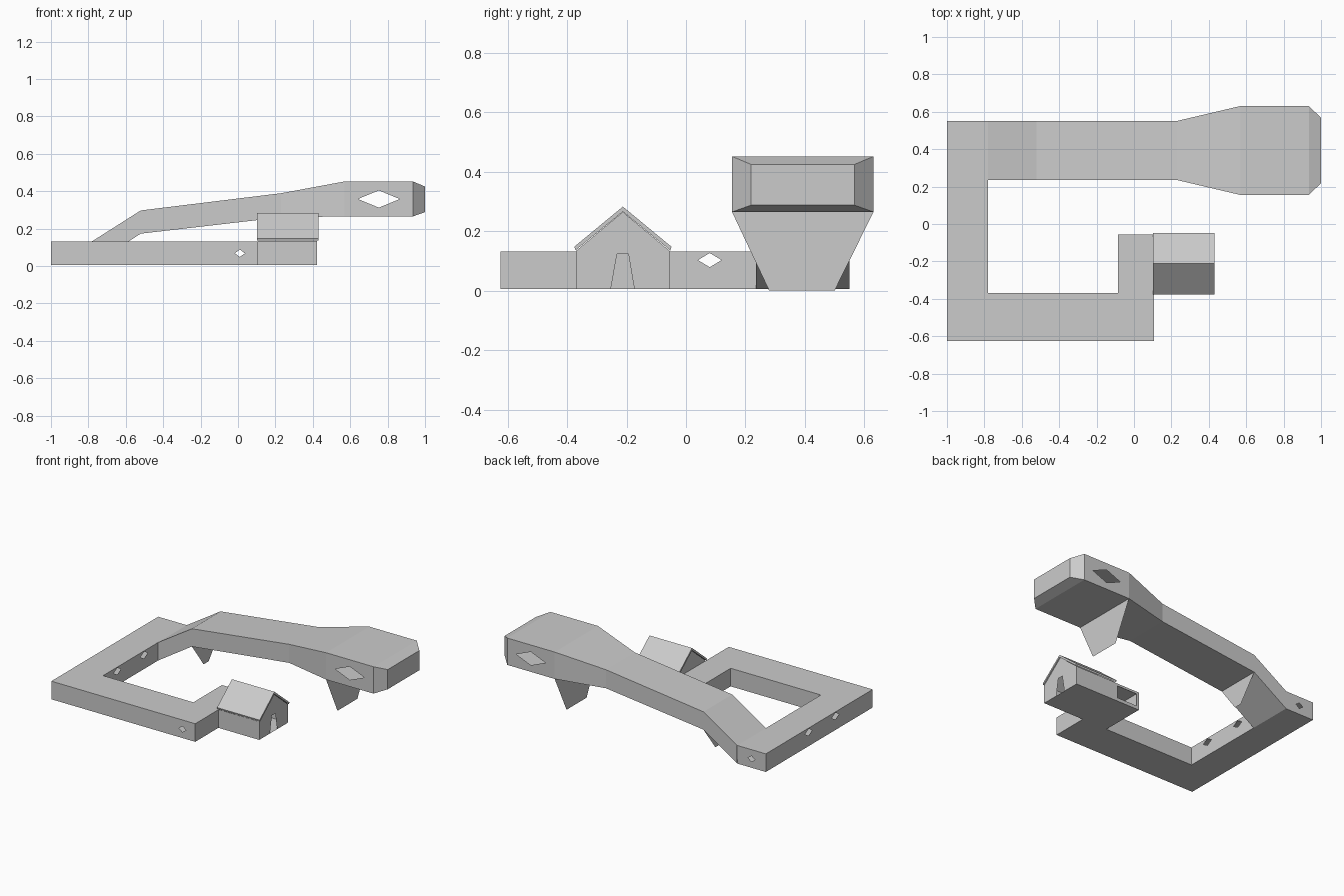
import bpy, bmesh
from mathutils import Vector

if "Cube" in bpy.data.objects:
    bpy.data.objects.remove(bpy.data.objects["Cube"])

LOW, TOP = 0.006, 0.132          # corridor floor and roof heights


def finish(name, bm):
    bmesh.ops.remove_doubles(bm, verts=bm.verts, dist=0.0005)
    bmesh.ops.recalc_face_normals(bm, faces=bm.faces)
    me = bpy.data.meshes.new(name)
    bm.to_mesh(me)
    bm.free()
    ob = bpy.data.objects.new(name, me)
    bpy.context.collection.objects.link(ob)
    return ob


def sheet(bm, outer, *holes):
    """Flat panel, optionally pierced by window outlines."""
    if not holes:
        bm.faces.new([bm.verts.new(p) for p in outer])
        return
    edges = []
    for loop in (outer, *holes):
        vs = [bm.verts.new(p) for p in loop]
        edges += [bm.edges.new((vs[i - 1], vs[i])) for i in range(len(vs))]
    a, b, c = (Vector(p) for p in outer[:3])
    bmesh.ops.triangle_fill(bm, edges=edges, use_beauty=True,
                            normal=(b - a).cross(c - b).normalized())


def wall(bm, a, b, *holes):
    sheet(bm, [(*a, LOW), (*b, LOW), (*b, TOP), (*a, TOP)], *holes)


def diamond(axis, plane, c, z, r, h):
    """Diamond window outline in the plane where the given axis is constant."""
    pts = [(c - r, z), (c, z - h), (c + r, z), (c, z + h)]
    return [(plane, u, v) if axis == 'x' else (u, plane, v) for u, v in pts]


# Hollow U-shaped corridor
foot = [(-1, -.625), (.108, -.625), (.108, -.37), (.108, -.055), (-.085, -.055),
        (-.085, -.37), (-.78, -.37), (-.78, .235), (-.78, .55), (-1, .55)]
stub_opening = [(-.065, -.055, .03), (.09, -.055, .03), (.09, -.055, .115), (-.065, -.055, .115)]
windows = {
    0: [diamond('y', -.625, .01, .068, .027, .02)],
    3: [stub_opening],
    6: [diamond('x', -.78, y, .103, .04, .024) for y in (-.215, .08)],
    8: [diamond('y', .55, -.89, .068, .027, .02)],
    9: [diamond('x', -1, y, .103, .04, .024) for y in (-.215, .08)],
}
bm = bmesh.new()
for z in (LOW, TOP):
    sheet(bm, [(x, y, z) for x, y in foot])
for i, a in enumerate(foot):
    if i not in (2, 7):          # left open toward the house and the raised arm
        wall(bm, a, foot[(i + 1) % len(foot)], *windows.get(i, []))
finish("corridor", bm)

# Raised arm with widened head: x, half width, bottom, top
CY = .393
sections = [(-.78, .158, LOW, TOP), (-.52, .158, .173, .297), (.23, .158, .26, .389),
            (.57, .238, .265, .452), (.935, .238, .265, .452), (1, .174, .288, .425)]
rings = [[(x, CY - w, b), (x, CY + w, b), (x, CY + w, t), (x, CY - w, t)]
         for x, w, b, t in sections]
bm = bmesh.new()
for i, (r, s) in enumerate(zip(rings, rings[1:])):
    for k in range(4):
        n = (k + 1) % 4
        hole = []
        if i == 3 and k in (1, 3):
            hole = [diamond('y', r[k][1], .753, .358, .112, .046)]
        sheet(bm, [r[k], s[k], s[n], r[n]], *hole)
sheet(bm, rings[-1])
finish("raised_arm", bm)

# Thin tapered support plates under the arm
for name, x, z, w, c, foot_w in (("rear_support", -.52, .173, .158, .392, .028),
                                 ("head_support", .57, .265, .238, .39, .11)):
    bm = bmesh.new()
    sheet(bm, [(x, CY - w, z), (x, c - foot_w, 0), (x, c + foot_w, 0), (x, CY + w, z)])
    finish(name, bm)

# Gabled house with a tapered doorway
Y0, Y1, YC, X0, X1 = -.37, -.055, -.2125, .108, .423
EAVE, RIDGE = .134, .265
gable = [(Y1, LOW), (Y1, EAVE), (YC, RIDGE), (Y0, EAVE), (Y0, LOW)]
door = [(-.253, LOW), (-.232, .124), (-.194, .124), (-.174, LOW)]
bm = bmesh.new()
sheet(bm, [(X0, y, z) for y, z in gable])
sheet(bm, [(X1, y, z) for y, z in gable + door])
for y in (Y0, Y1):
    sheet(bm, [(X0, y, LOW), (X1, y, LOW), (X1, y, EAVE), (X0, y, EAVE)])
sheet(bm, [(X0, Y0, LOW), (X1, Y0, LOW), (X1, Y1, LOW), (X0, Y1, LOW)])
finish("house_walls", bm)

# Overhanging roof slab
prof = [(-.376, .148), (YC, .283), (-.049, .148), (-.053, .136), (YC, .266), (-.372, .136)]
ends = [[(x, y, z) for y, z in prof] for x in (.102, .43)]
bm = bmesh.new()
for e in ends:
    sheet(bm, e)
for k in range(6):
    sheet(bm, [ends[0][k - 1], ends[0][k], ends[1][k], ends[1][k - 1]])
finish("house_roof", bm)
